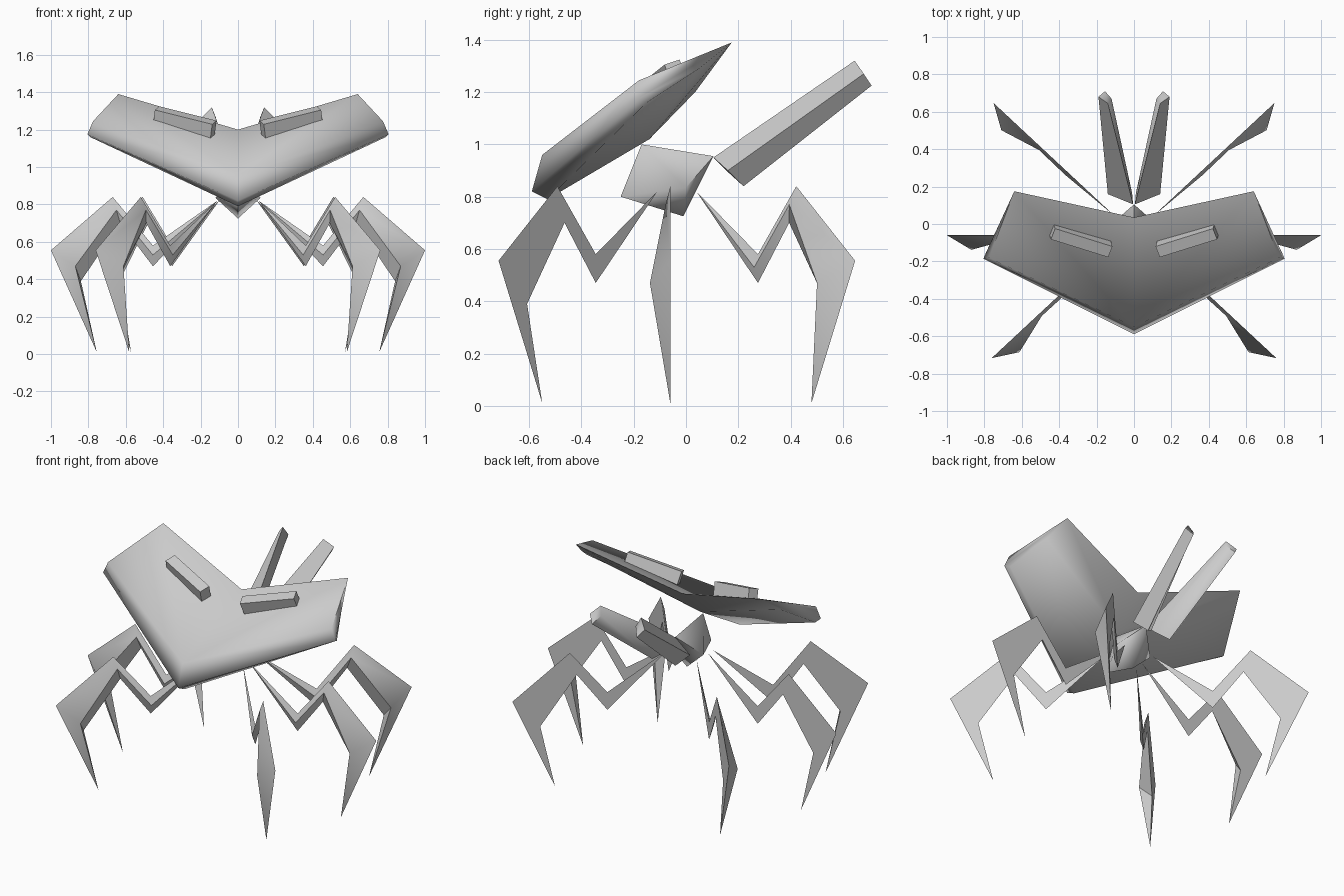
import bpy, bmesh, math
from mathutils import Matrix, Vector

cube = bpy.data.objects.get("Cube")
if cube:
    bpy.data.objects.remove(cube)

grey = bpy.data.materials.new("plain_grey")
grey.use_nodes = True
grey.diffuse_color = (0.6, 0.6, 0.6, 1)
grey.node_tree.nodes["Principled BSDF"].inputs["Base Color"].default_value = (0.6, 0.6, 0.6, 1)


def finish(name, bm, angle, mirror=False):
    """Optionally weld on a mirrored half, smooth shallow edges, make the object."""
    if mirror:
        copy = bmesh.ops.duplicate(bm, geom=bm.verts[:] + bm.edges[:] + bm.faces[:])["geom"]
        for v in copy:
            if isinstance(v, bmesh.types.BMVert):
                v.co.x = -v.co.x
        bmesh.ops.remove_doubles(bm, verts=bm.verts[:], dist=0.0005)
    bmesh.ops.recalc_face_normals(bm, faces=bm.faces[:])
    for f in bm.faces:
        f.smooth = True
    for e in bm.edges:
        e.smooth = e.is_manifold and e.calc_face_angle() < math.radians(angle)
    mesh = bpy.data.meshes.new(name)
    bm.to_mesh(mesh)
    bm.free()
    mesh.materials.append(grey)
    obj = bpy.data.objects.new(name, mesh)
    bpy.context.collection.objects.link(obj)


def build(points, faces):
    """Mesh from named points; each face is a string of point names."""
    bm = bmesh.new()
    verts = {k: bm.verts.new(p) for k, p in points.items()}
    for f in faces.split():
        bm.faces.new([verts[k] for k in f])
    return bm


def loft(sections):
    """Join equal-sided sections; a single point closes an end to a spike."""
    bm = bmesh.new()
    rings = [[bm.verts.new(p) for p in s] for s in sections]
    n = max(len(r) for r in rings)
    for a, b in zip(rings, rings[1:]):
        for i in range(n):
            j = (i + 1) % n
            if len(a) == 1:
                bm.faces.new((a[0], b[j], b[i]))
            elif len(b) == 1:
                bm.faces.new((a[i], a[j], b[0]))
            else:
                bm.faces.new((a[i], a[j], b[j], b[i]))
    for r in (rings[0], rings[-1]):
        if len(r) > 1:
            bm.faces.new(r)
    return bm


# Swept shield: top (a-d), front rim (e, f) and underside (g-j), right half mirrored
shield = build({
    "a": (0, -.55, .96), "b": (.775, -.18, 1.245), "c": (.64, .175, 1.39), "d": (0, .035, 1.2),
    "e": (0, -.59, .82), "f": (.805, -.185, 1.175),
    "g": (0, -.53, .79), "h": (.79, -.15, 1.16), "i": (.69, .05, 1.29), "j": (0, -.14, 1.02),
}, "abcd abfe efhg ghij jicd bcihf")
finish("shield", shield, 95, mirror=True)

# Faceted body under the shield
body = build({
    "f": (0, -.25, .80), "t": (0, -.17, 1.0), "r": (0, .105, .955),
    "b": (0, -.01, .725), "s": (.12, .0, .835),
}, "fts trs rbs bfs")
finish("body", body, 80, mirror=True)

for side, word in ((1, "left"), (-1, "right")):
    # Raised block on the shield
    along = Vector((.32 * side, .10, .08)).normalized()
    up = Vector((-.17 * side, -.41, 1))
    up = (up - along * up.dot(along)).normalized()
    across = up.cross(along)
    block = bmesh.new()
    bmesh.ops.create_cube(block, size=1)
    frame = Matrix((along * .33, across * .065, up * .09)).transposed().to_4x4()
    frame.translation = (.285 * side, -.085, 1.235)
    bmesh.ops.transform(block, matrix=frame, verts=block.verts)
    finish(word + "_block", block, 30)

    # Tapered rear boom
    base = [(.005, .105, .95), (.14, .16, .90), (.08, .22, .84), (.01, .165, .89)]
    end = [(.14, .645, 1.32), (.19, .68, 1.27), (.155, .71, 1.225), (.12, .67, 1.27)]
    boom = loft([[(x * side, y, z) for x, y, z in s] for s in (base, end)])
    finish(word + "_boom", boom, 75)

    # Three jointed legs: (outer, inner, ridge) sections given as reach, offset, height
    profile = [
        [(0, 0, .82)],
        [(.345, 0, .58), (.345, 0, .47), (.345, -.02, .53)],
        [(.56, 0, .84), (.52, 0, .70), (.54, -.018, .77)],
        [(.89, 0, .555), (.73, 0, .39), (.76, -.078, .47)],
        [(.645, 0, .01)],
    ]
    for place, turn, x0, y0 in (("front", -43, .11, -.11), ("middle", 0, .11, -.06), ("rear", 43, .1, .04)):
        rot = Matrix.Rotation(math.radians(turn), 3, "Z")
        sections = []
        for s in profile:
            pts = [rot @ Vector(p) + Vector((x0, y0, 0)) for p in s]
            sections.append([(p.x * side, p.y, p.z) for p in pts])
        finish(word + "_" + place + "_leg", loft(sections), 45)
